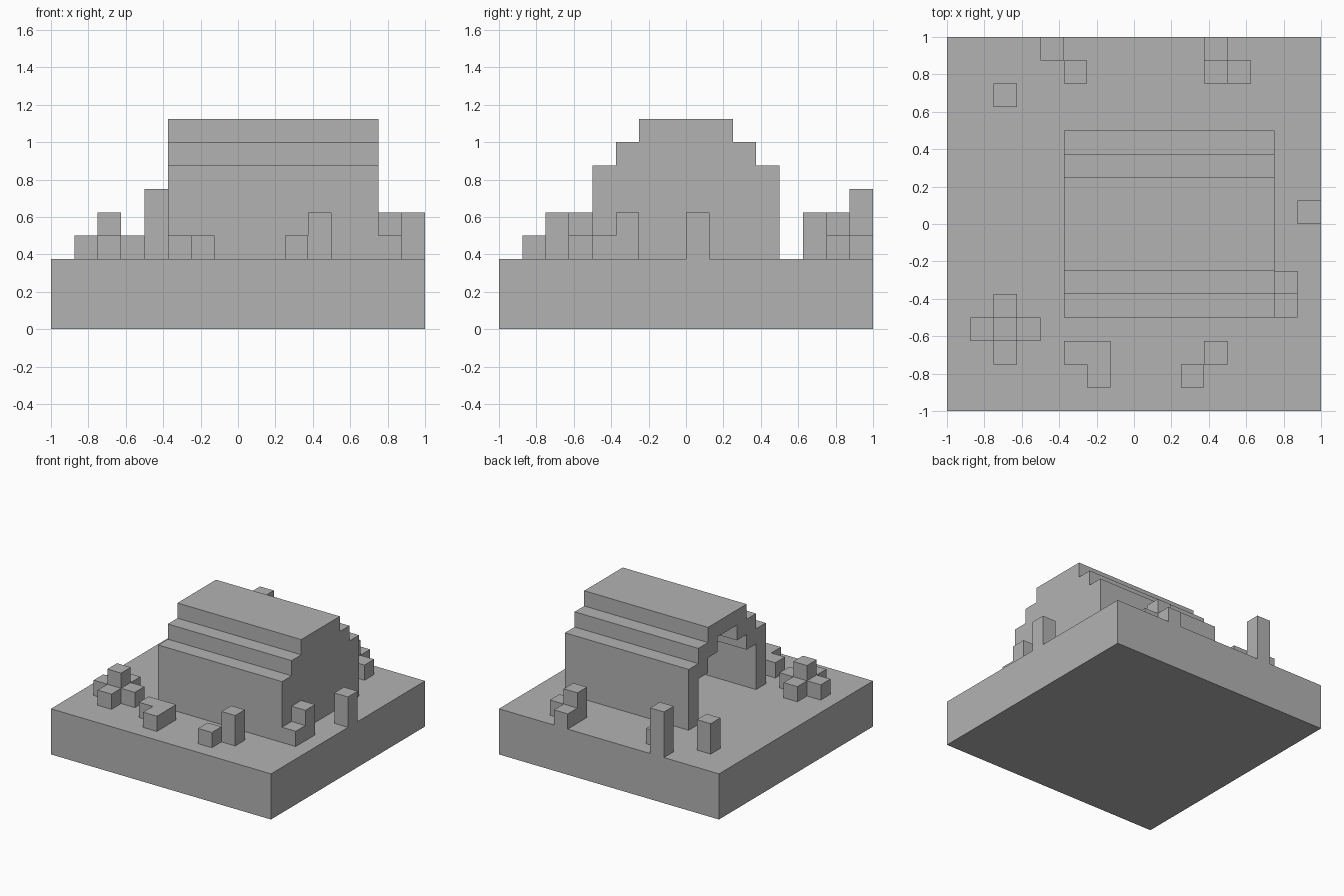
import bpy
import bmesh

U = 0.125          # edge of one block
GROUND = 3 * U     # top of the ground slab

cube = bpy.data.objects.get("Cube")
if cube:
    bpy.data.objects.remove(cube, do_unlink=True)

stone = bpy.data.materials.new("grey stone")
stone.use_nodes = True
colour = (0.45, 0.45, 0.45, 1)
stone.diffuse_color = colour
stone.node_tree.nodes["Principled BSDF"].inputs["Base Color"].default_value = colour


def finish(name, bm):
    bmesh.ops.recalc_face_normals(bm, faces=bm.faces)
    mesh = bpy.data.meshes.new(name)
    bm.to_mesh(mesh)
    bm.free()
    mesh.materials.append(stone)
    obj = bpy.data.objects.new(name, mesh)
    bpy.context.collection.objects.link(obj)
    return obj


def prism(name, half_profile, x0, x1):
    """Mirror a (y, z) half profile across y = 0 and extrude it along x."""
    outline = half_profile + [(-y, z) for y, z in reversed(half_profile)]
    bm = bmesh.new()
    face = bm.faces.new([bm.verts.new((x0, y * U, z * U)) for y, z in outline])
    new = bmesh.ops.extrude_face_region(bm, geom=[face])["geom"]
    bmesh.ops.translate(bm, vec=(x1 - x0, 0, 0),
                        verts=[v for v in new if isinstance(v, bmesh.types.BMVert)])
    return finish(name, bm)


def stepped(base, eaves):
    """Straight wall up to the eaves, then two steps to a flat ridge."""
    def side(half):
        return [(half, base), (half, eaves), (half - 1, eaves),
                (half - 1, eaves + 1), (half - 2, eaves + 1), (half - 2, eaves + 2)]
    return side


def cluster(name, columns):
    """Join block columns, (column, row): height, without faces between them."""
    cells = {(i, j, k) for (i, j), h in columns.items() for k in range(h)}
    bm = bmesh.new()
    for cell in cells:
        for axis in range(3):
            for step in (0, 1):
                beside = list(cell)
                beside[axis] += 2 * step - 1
                if tuple(beside) in cells:
                    continue
                quad = []
                for a, b in ((0, 0), (1, 0), (1, 1), (0, 1)):
                    corner = list(cell)
                    corner[axis] += step
                    corner[(axis + 1) % 3] += a
                    corner[(axis + 2) % 3] += b
                    x, y, z = (c * U for c in corner)
                    quad.append(bm.verts.new((x, y, z + GROUND)))
                bm.faces.new(quad)
    bmesh.ops.remove_doubles(bm, verts=bm.verts, dist=U / 100)
    bmesh.ops.recalc_face_normals(bm, faces=bm.faces)
    bmesh.ops.dissolve_limit(bm, angle_limit=0.01, verts=bm.verts, edges=bm.edges)
    return finish(name, bm)


# Ground slab
prism("ground_slab", [(8, 0), (8, 3)], -1, 1)

# Stepped shelter, open at one end and closed at the other
shelter = prism("shelter", stepped(3, 7)(4), -3 * U, 6 * U)
hollow = prism("shelter_hollow_cutter", stepped(2, 6)(3), -4 * U, 5 * U)
hollow.hide_render = True
hollow.display_type = 'WIRE'
cut = shelter.modifiers.new("hollow", 'BOOLEAN')
cut.operation = 'DIFFERENCE'
cut.solver = 'EXACT'
cut.object = hollow

# Apply the cut and drop the helper
bpy.context.view_layer.update()
evaluated = shelter.evaluated_get(bpy.context.evaluated_depsgraph_get())
shelter_mesh = bpy.data.meshes.new_from_object(evaluated)
shelter.modifiers.clear()
shelter.data = shelter_mesh
bpy.data.objects.remove(hollow, do_unlink=True)

# Plants and stones scattered round the shelter
cluster("cross_bush", {(-6, -5): 2, (-7, -5): 1, (-5, -5): 1, (-6, -4): 1, (-6, -6): 1})
cluster("front_corner_stones", {(-3, -6): 1, (-2, -6): 1, (-2, -7): 1})
cluster("front_stump", {(3, -6): 2})
cluster("front_stone", {(2, -7): 1})
cluster("wall_step_stones", {(6, -3): 2, (6, -4): 1})
cluster("side_post", {(7, 0): 2})
cluster("back_bush", {(3, 6): 2, (3, 7): 1, (4, 6): 1})
cluster("back_tall_post", {(-4, 7): 3})
cluster("back_stone", {(-3, 6): 1})
cluster("back_corner_post", {(-6, 5): 2})
